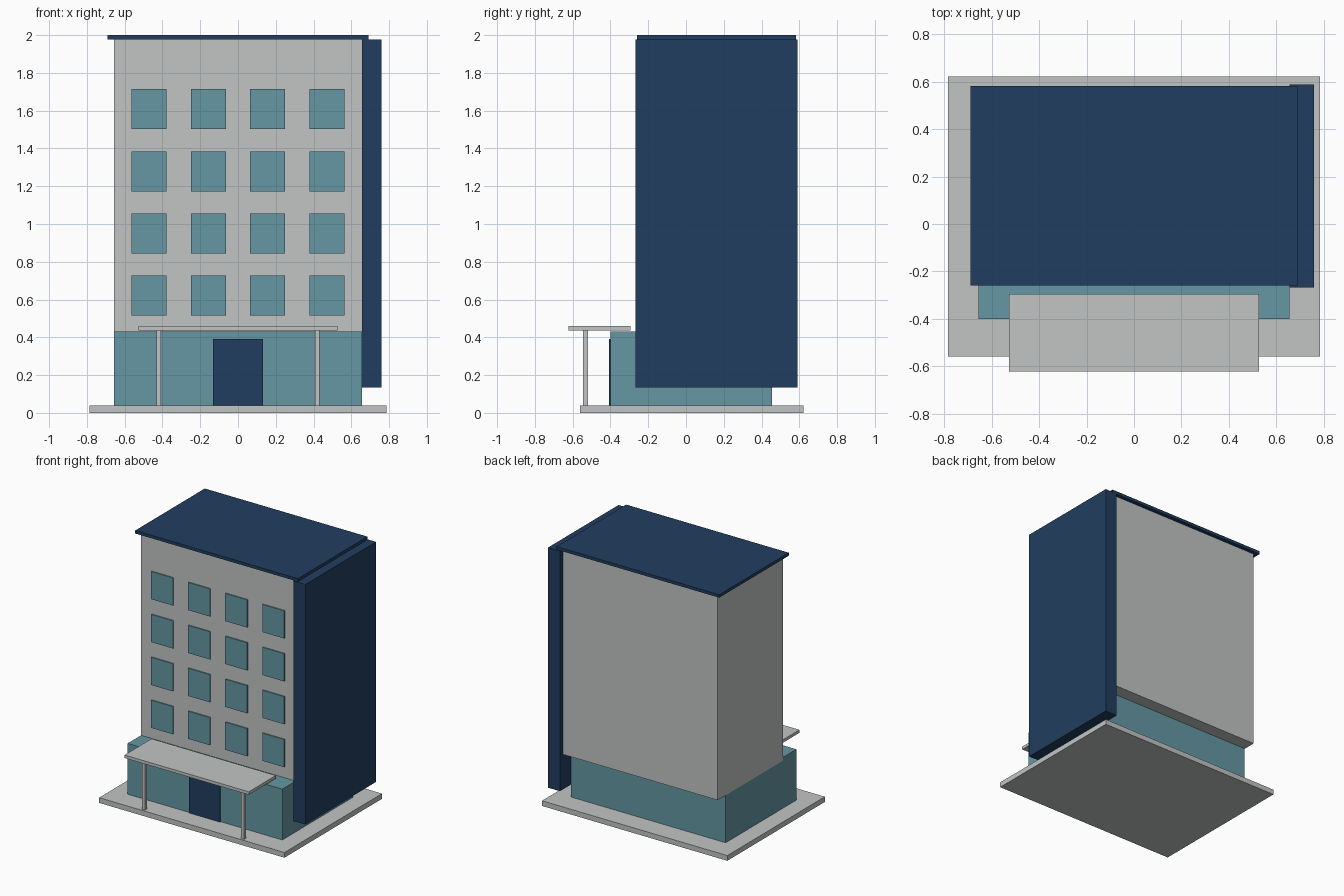
import bpy

if "Cube" in bpy.data.objects:
    bpy.data.objects.remove(bpy.data.objects["Cube"])


def material(name, rgb):
    m = bpy.data.materials.new(name)
    m.diffuse_color = (*rgb, 1.0)
    m.use_nodes = True
    m.node_tree.nodes["Principled BSDF"].inputs["Base Color"].default_value = m.diffuse_color
    return m


GREY = material("pale grey", (0.533, 0.558, 0.546))
TEAL = material("teal glass", (0.130, 0.309, 0.371))
NAVY = material("navy blue", (0.0152, 0.048, 0.117))


def box(name, mat, x, y, z):
    """Box from (min, max) ranges along each axis."""
    ranges = (x, y, z)
    bpy.ops.mesh.primitive_cube_add(size=1, location=[(a + b) / 2 for a, b in ranges])
    ob = bpy.context.object
    ob.name = name
    ob.scale = [b - a for a, b in ranges]
    bpy.ops.object.transform_apply(location=False, rotation=False, scale=True)
    ob.data.materials.append(mat)
    return ob


FRONT = -0.238   # front face of the upper floors
LOBBY = -0.400   # front face of the ground floor

# Main masses
box("base_slab", GREY, (-0.786, 0.786), (-0.56, 0.622), (0, 0.04))
box("ground_floor", TEAL, (-0.656, 0.656), (LOBBY, 0.456), (0.04, 0.43))
box("upper_floors", GREY, (-0.657, 0.657), (FRONT, 0.555), (0.405, 1.978))
box("roof", NAVY, (-0.69, 0.69), (-0.26, 0.583), (1.977, 2.0))
box("side_wall", NAVY, (0.657, 0.759), (-0.267, 0.589), (0.135, 1.976))

# Entrance
box("door", NAVY, (-0.132, 0.132), (LOBBY - 0.008, LOBBY), (0.04, 0.392))
box("canopy", GREY, (-0.527, 0.527), (-0.622, -0.295), (0.437, 0.46))
for side, cx in (("left", -0.42), ("right", 0.42)):
    box(f"canopy_post_{side}", GREY, (cx - 0.0125, cx + 0.0125),
        (-0.545, -0.52), (0.04, 0.437))

# Four by four grid of window plates
for row in range(4):
    for col in range(4):
        cx = (col - 1.5) * 0.3145
        cz = 0.621 + row * 0.329
        box(f"window_{row + 1}_{col + 1}", TEAL, (cx - 0.0925, cx + 0.0925),
            (FRONT - 0.009, FRONT), (cz - 0.106, cz + 0.106))
